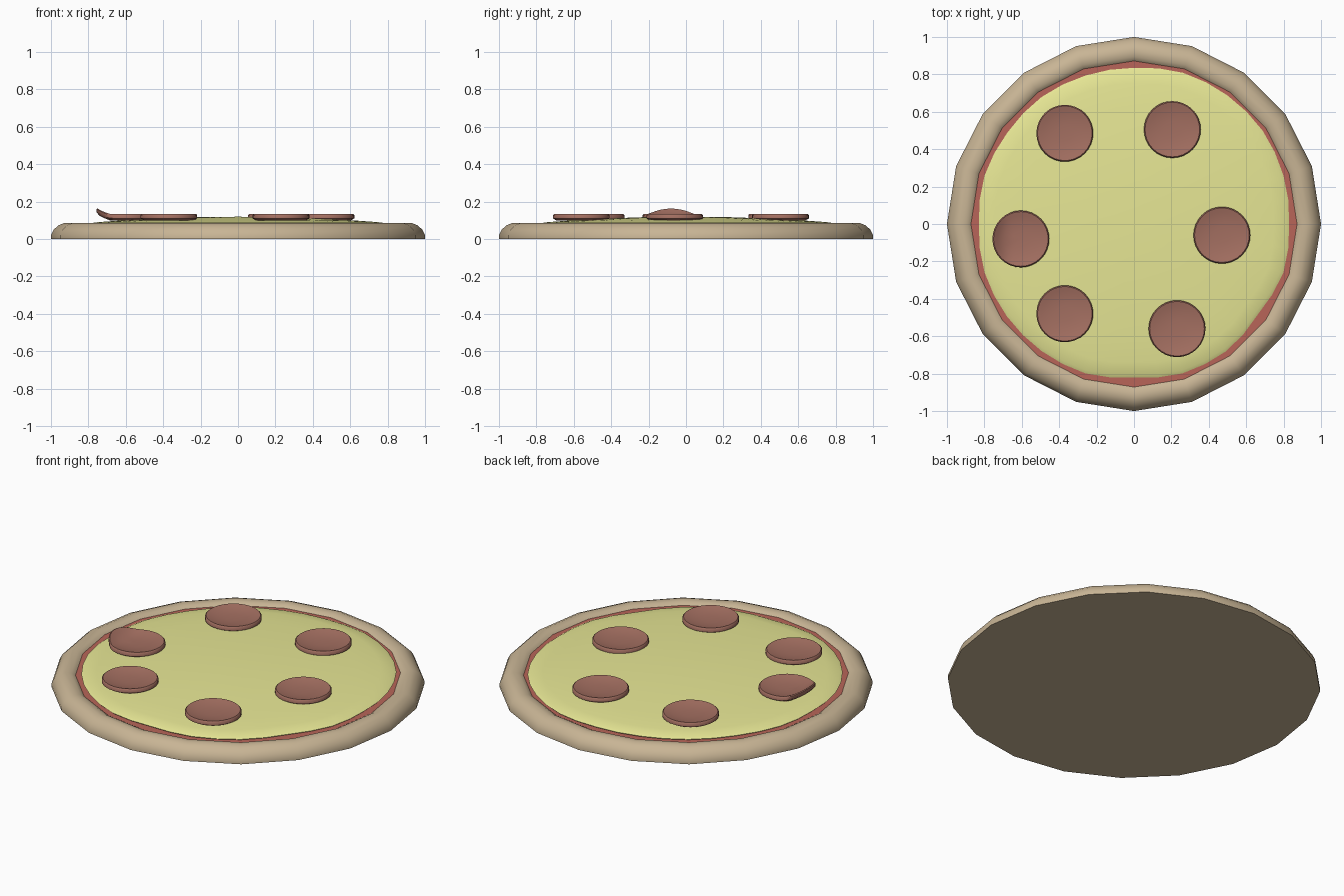
import bpy, bmesh, math

if "Cube" in bpy.data.objects:
    bpy.data.objects.remove(bpy.data.objects["Cube"])


def material(name, rgb):
    m = bpy.data.materials.new(name)
    m.diffuse_color = (*rgb, 1)
    m.use_nodes = True
    m.node_tree.nodes["Principled BSDF"].inputs["Base Color"].default_value = m.diffuse_color
    return m


def lathe(name, profile, sides, mat, place=lambda r, z, i, a: (r * math.cos(a), r * math.sin(a), z), angle=40):
    """Spin a profile that starts and ends on the axis (r = 0)."""
    bm = bmesh.new()
    rings = []
    for r, z in profile:
        count = 1 if r == 0 else sides
        rings.append([bm.verts.new(place(r, z, i, math.tau * i / sides)) for i in range(count)])
    for lo, hi in zip(rings, rings[1:]):
        for i in range(sides):
            j = (i + 1) % sides
            if len(lo) == 1:
                bm.faces.new((lo[0], hi[j], hi[i]))
            elif len(hi) == 1:
                bm.faces.new((lo[i], lo[j], hi[0]))
            else:
                bm.faces.new((lo[i], lo[j], hi[j], hi[i]))
    bmesh.ops.recalc_face_normals(bm, faces=bm.faces)
    me = bpy.data.meshes.new(name)
    bm.to_mesh(me)
    bm.free()
    ob = bpy.data.objects.new(name, me)
    bpy.context.collection.objects.link(ob)
    me.materials.append(mat)
    bpy.ops.object.select_all(action='DESELECT')
    ob.select_set(True)
    bpy.context.view_layer.objects.active = ob
    bpy.ops.object.shade_smooth_by_angle(angle=math.radians(angle))
    return ob


crust_mat = material("crust", (0.58, 0.46, 0.30))
sauce_mat = material("sauce", (0.48, 0.13, 0.10))
cheese_mat = material("cheese", (0.80, 0.80, 0.30))
meat_mat = material("pepperoni", (0.37, 0.16, 0.12))

# Crust: flat base with a rounded raised rim
lathe("crust", [(0, 0), (1.0, 0), (1.0, 0.02), (0.985, 0.05), (0.96, 0.073), (0.93, 0.085),
                (0.895, 0.081), (0.87, 0.067), (0.86, 0.05), (0, 0.05)], 20, crust_mat)

# Sauce: thin disc peeking out under the cheese
lathe("sauce", [(0, 0.052), (0.865, 0.052), (0.872, 0.068), (0, 0.07)], 20, sauce_mat)

# Cheese: low dome with an uneven edge
edge = [.83, .84, .85, .85, .85, .835, .835, .84, .835, .84,
        .83, .84, .84, .84, .84, .82, .84, .84, .82, .84]


def cheese_point(r, z, i, a):
    k = i / 2
    e = (edge[int(k)] + edge[math.ceil(k) % 20]) / 2
    return (r * e * math.cos(a), r * e * math.sin(a), z)


lathe("cheese", [(0, 0.06), (0.985, 0.06), (1, 0.073), (0.98, 0.081), (0.9, 0.09), (0.75, 0.099),
                 (0.55, 0.108), (0.3, 0.116), (0, 0.119)], 40, cheese_mat, cheese_point)

# Pepperoni: shallow cupped slices, one with its outer edge curled up
slices = [(-0.37, 0.485, 0), (0.205, 0.505, 0), (0.47, -0.06, 0),
          (0.23, -0.56, 0), (-0.37, -0.48, 0), (-0.605, -0.08, 0.032)]
slice_profile = [(0, 0.098), (0.08, 0.098), (0.135, 0.1), (0.152, 0.11), (0.152, 0.127), (0.146, 0.133),
                 (0.125, 0.128), (0.09, 0.121), (0.045, 0.118), (0, 0.117)]
for n, (cx, cy, curl) in enumerate(slices):
    def slice_point(r, z, i, a, cx=cx, cy=cy, curl=curl):
        x, y = r * math.cos(a), r * math.sin(a)
        lift = curl * max(0, (-x - 0.07) / 0.08) ** 1.5
        return (cx + x, cy + y, z + lift)
    lathe(f"pepperoni_{n + 1}", slice_profile, 32, meat_mat, slice_point, 50)
